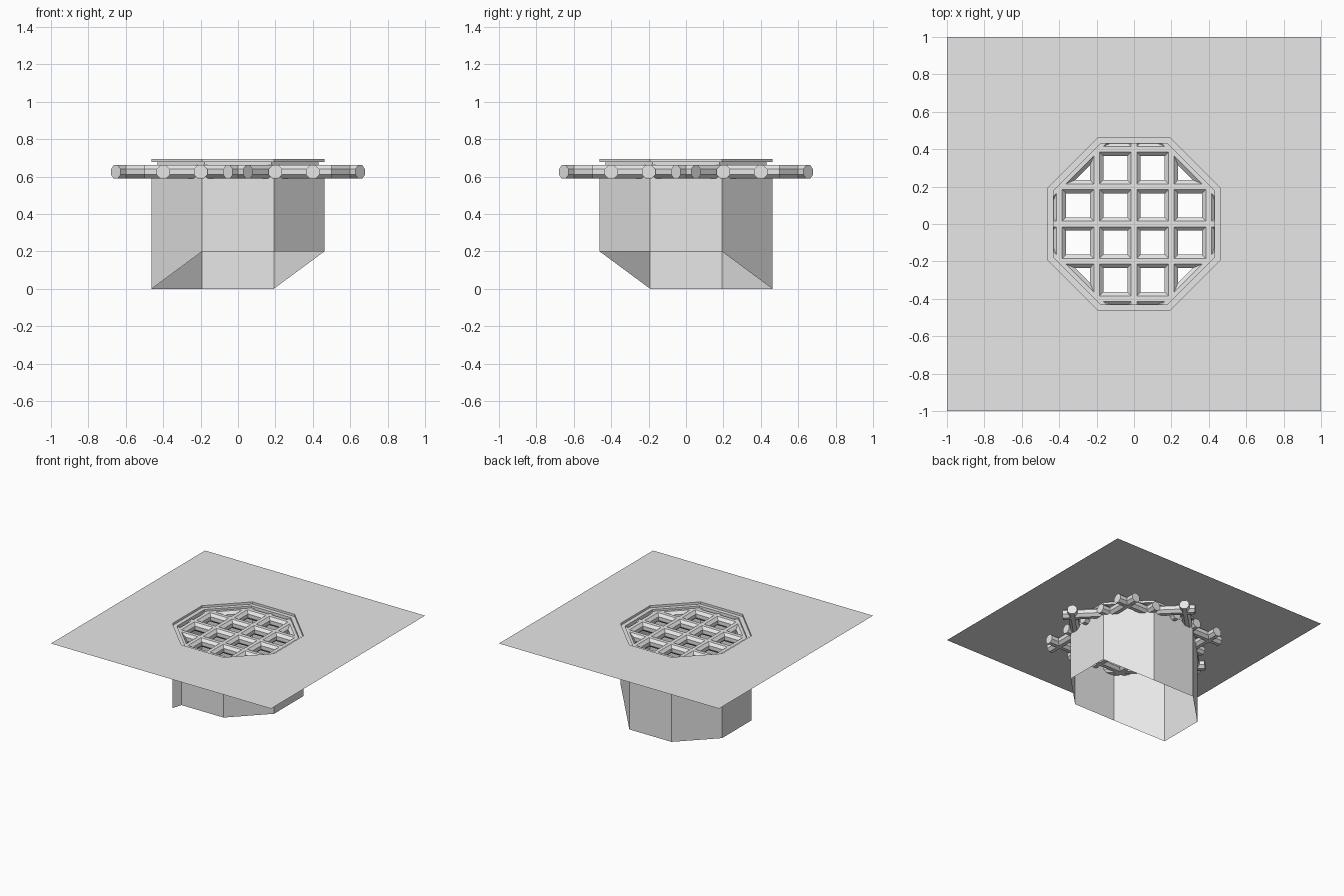
import bpy, bmesh
from math import cos, sin, pi, radians
from mathutils import Matrix

cube = bpy.data.objects.get("Cube")
if cube:
    bpy.data.objects.remove(cube, do_unlink=True)

TOP = 0.695        # ground level
HOLE = 0.462       # octagon centre to flat side, shaft and recess
LIP = 0.43         # same for the narrow lip
BAR_Z = 0.625
BAR_R = 0.036      # bar centre to flat side

grey = bpy.data.materials.new("light_grey")
grey.use_nodes = True
colour = (0.8, 0.8, 0.8, 1)
grey.diffuse_color = colour
grey.node_tree.nodes["Principled BSDF"].inputs["Base Color"].default_value = colour


def finish(name, bm):
    mesh = bpy.data.meshes.new(name)
    bm.to_mesh(mesh)
    bm.free()
    mesh.materials.append(grey)
    obj = bpy.data.objects.new(name, mesh)
    bpy.context.collection.objects.link(obj)
    return obj


def octagon(bm, apothem, height):
    """Ring of eight vertices; height is a function of x and y."""
    r = apothem / cos(pi / 8)
    ring = []
    for i in range(8):
        a = pi / 8 + i * pi / 4
        x, y = r * cos(a), r * sin(a)
        ring.append(bm.verts.new((x, y, height(x, y))))
    return ring


def loft(name, sections):
    """Open wall through octagon rings listed from top to bottom."""
    bm = bmesh.new()
    rings = [octagon(bm, a, h) for a, h in sections]
    for up, low in zip(rings, rings[1:]):
        for i in range(8):
            j = (i + 1) % 8
            bm.faces.new((up[i], up[j], low[j], low[i]))
    return finish(name, bm)


def level(z):
    return lambda x, y: z


# Flat ground sheet with an octagonal opening
bm = bmesh.new()
ring = octagon(bm, HOLE, level(TOP))
corners = [bm.verts.new((x, y, TOP)) for x, y in ((1, 1), (-1, 1), (-1, -1), (1, -1))]
for q in range(4):
    a, b, c = ring[2 * q], ring[2 * q + 1], ring[(2 * q + 2) % 8]
    bm.faces.new((corners[q], b, a))
    bm.faces.new((corners[q], corners[(q + 1) % 4], c, b))
finish("ground_sheet", bm)

# Stepped recess around the opening
loft("rim_recess", [(HOLE, level(TOP)), (HOLE, level(0.677)),
                    (LIP, level(0.677)), (LIP, level(BAR_Z)), (HOLE, level(BAR_Z))])

# Shaft with a lower edge raised on the front-left half
loft("shaft_wall", [(HOLE, level(BAR_Z)),
                    (HOLE, lambda x, y: 0.2 if x > y else 0)])


def add_bar(bm, x, y, angle):
    """Eight-sided horizontal bar of unit length with a flat side on top."""
    place = (Matrix.Translation((x, y, BAR_Z)) @ Matrix.Rotation(radians(angle), 4, 'Z')
             @ Matrix.Rotation(pi / 2, 4, 'Y') @ Matrix.Rotation(pi / 8, 4, 'Z'))
    r = BAR_R / cos(pi / 8)
    bmesh.ops.create_cone(bm, cap_ends=True, segments=8, radius1=r, radius2=r,
                          depth=1, matrix=place)


# Grate: crossed bars
bm = bmesh.new()
for i in range(-2, 3):
    add_bar(bm, 0, i * 0.2, 0)
    add_bar(bm, i * 0.2, 0, 90)
finish("grate_bars", bm)

# Grate: diagonal bars across the corners
bm = bmesh.new()
for sx in (-1, 1):
    for sy in (-1, 1):
        add_bar(bm, sx * 0.3, sy * 0.3, -45 * sx * sy)
finish("grate_diagonal_bars", bm)
